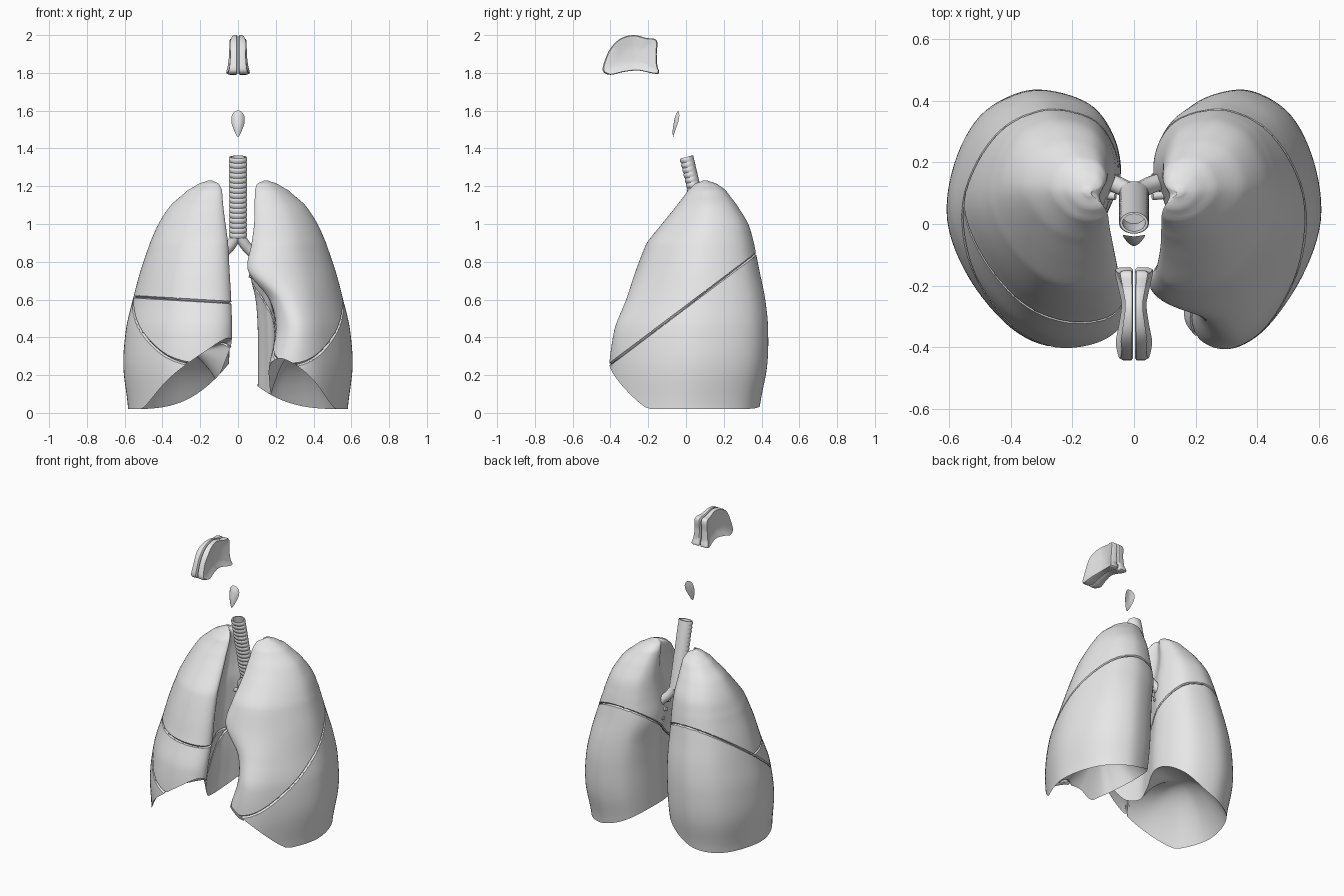
import bpy, bmesh, math
from mathutils import Vector

cube = bpy.data.objects.get("Cube")
if cube:
    bpy.data.objects.remove(cube)

grey = bpy.data.materials.new("pale_grey")
grey.use_nodes = True
grey.diffuse_color = (0.8, 0.8, 0.8, 1)
grey.node_tree.nodes["Principled BSDF"].inputs["Base Color"].default_value = (0.8, 0.8, 0.8, 1)
made = []


def catmull(a, b, c, d, t):
    """Smooth interpolation between the tuples b and c."""
    return tuple(q + 0.5 * t * (r - p + t * (2 * p - 5 * q + 4 * r - s + t * (3 * (q - r) + s - p)))
                 for p, q, r, s in zip(a, b, c, d))


def closed_curve(points, count):
    n = len(points)
    out = []
    for i in range(count):
        k, t = divmod(i * n / count, 1)
        k = int(k)
        out.append(catmull(*[points[(k + j) % n] for j in (-1, 0, 1, 2)], t))
    return out


def lookup(table, z):
    """Interpolate a table whose first column rises."""
    z = min(max(z, table[0][0]), table[-1][0])
    k = max(i for i in range(len(table) - 1) if table[i][0] <= z)
    a, b = table[k], table[k + 1]
    t = (z - a[0]) / (b[0] - a[0])
    before, after = table[max(k - 1, 0)], table[min(k + 2, len(table) - 1)]
    return catmull(before, a, b, after, t)[1:]


def loft(rings):
    """Skin a list of equal rings and close both ends with a fan."""
    bm = bmesh.new()
    rows = [[bm.verts.new(p) for p in ring] for ring in rings]
    n = len(rows[0])
    for a, b in zip(rows, rows[1:]):
        for i in range(n):
            j = (i + 1) % n
            bm.faces.new((a[i], a[j], b[j], b[i]))
    for row in (rows[0], rows[-1]):
        pole = bm.verts.new(sum((v.co for v in row), Vector()) / n)
        for i in range(n):
            bm.faces.new((row[i], row[(i + 1) % n], pole))
    bmesh.ops.recalc_face_normals(bm, faces=bm.faces)
    bm.normal_update()
    return bm


def finish(bm, name):
    bmesh.ops.recalc_face_normals(bm, faces=bm.faces)
    mesh = bpy.data.meshes.new(name)
    bm.to_mesh(mesh)
    bm.free()
    ob = bpy.data.objects.new(name, mesh)
    bpy.context.collection.objects.link(ob)
    mesh.materials.append(grey)
    made.append(ob)
    return ob


def groove(bm, point, normal, keep=lambda c: True, depth=0.012, width=0.007):
    """Cut a narrow fissure along a plane."""
    normal = Vector(normal).normalized()
    for offset in (-width, width, 0):
        faces = [f for f in bm.faces if keep(f.calc_center_median())]
        geom = set(faces)
        for f in faces:
            geom.update(f.edges)
            geom.update(f.verts)
        cut = bmesh.ops.bisect_plane(bm, geom=list(geom), dist=1e-5,
                                     plane_co=Vector(point) + normal * offset, plane_no=normal)
    bm.normal_update()
    moves = [(v, v.normal.copy()) for v in cut["geom_cut"] if isinstance(v, bmesh.types.BMVert)]
    for v, n in moves:
        v.co -= n * depth


# Lungs: height, left inner x, right inner x, outer x, front y, back y, heart notch
LEVELS = [
    (0.02, 0.08, 0.03, 0.58, -0.41, 0.39, 0.08),
    (0.25, 0.08, 0.02, 0.605, -0.41, 0.43, 0.1),
    (0.45, 0.08, 0.015, 0.59, -0.38, 0.435, 0.16),
    (0.6, 0.07, 0.02, 0.555, -0.32, 0.42, 0.12),
    (0.75, 0.04, 0.03, 0.515, -0.27, 0.39, 0),
    (0.9, 0.06, 0.04, 0.465, -0.21, 0.36, 0),
    (1.0, 0.075, 0.055, 0.42, -0.13, 0.33, 0),
    (1.1, 0.08, 0.07, 0.355, -0.05, 0.27, 0),
    (1.18, 0.085, 0.08, 0.265, 0.01, 0.21, 0),
    (1.215, 0.1, 0.1, 0.205, 0.05, 0.16, 0),
    (1.23, 0.135, 0.135, 0.16, 0.09, 0.115, 0)]

# Horizontal outline: inner to outer, front to back
OUTLINE = closed_curve([
    (0.15, 0.02), (0.4, 0.01), (0.65, 0.09), (0.88, 0.28), (1, 0.5), (0.96, 0.72), (0.82, 0.9),
    (0.6, 0.99), (0.4, 0.99), (0.2, 0.93), (0.08, 0.8), (0.05, 0.65), (0.13, 0.5), (0.17, 0.38),
    (0.1, 0.22), (0.03, 0.1)], 96)

OBLIQUE_POINT = Vector((0, -0.4, 0.26))
OBLIQUE_NORMAL = Vector((0, -0.58, 0.77)).normalized()


def lung(name, side, inner_rise):
    def place(u, v, t):
        front = max(0, 1 - v / 0.27) ** 1.3
        rim = 0.02 + 0.2 * front + inner_rise * (1 - u) ** 3
        z = rim + t * (1.23 - rim)
        left, right, outer, y0, y1, notch = lookup(LEVELS, z)
        inner = left if side > 0 else right
        x = inner + u * (outer - inner)
        if side > 0:
            x += notch * (1 - u) ** 2 * max(0, 1 - v / 0.45)
        return Vector((side * x, y0 + v * (y1 - y0), z))

    rim = [place(u, v, 0) for u, v in OUTLINE]
    dome = Vector((side * 0.32, 0.03, 0.33))
    rings = []
    # Hollow underside
    for k in range(1, 14):
        r = k / 14
        ring = []
        for p in rim:
            q = dome.lerp(p, r)
            q.z = dome.z + (p.z - dome.z) * r ** 2.2
            ring.append(q)
        rings.append(ring)
    # Outer wall
    for k in range(61):
        t = 1 - (1 - k / 60) ** 1.5
        rings.append([place(u, v, t) for u, v in OUTLINE])
    bm = loft(rings)
    groove(bm, OBLIQUE_POINT, OBLIQUE_NORMAL)
    if side < 0:
        groove(bm, (-0.3, -0.3, 0.6), (0.06, 0, 1),
               lambda c: (c - OBLIQUE_POINT).dot(OBLIQUE_NORMAL) > 0.008)
    finish(bm, name)


lung("left_lung", 1, 0.14)
lung("right_lung", -1, 0.28)


# Windpipe with rings on its front and a hollow top
def pipe_ring(t, scale, bump):
    ring = []
    for i in range(40):
        a = math.tau * i / 40
        front = min(1, max(0, 0.6 - math.sin(a)))
        r = scale * (1 + 0.12 * bump * front)
        ring.append((0.045 * r * math.cos(a), 0.1 * (1 - t) + 0.004 + 0.034 * r * math.sin(a),
                     0.93 + 0.425 * t + 0.008 * math.sin(a)))
    return ring


STEPS = 128
rings = [pipe_ring(k / STEPS, 1, abs(math.sin(math.pi * 16 * k / STEPS))) for k in range(STEPS + 1)]
rings += [pipe_ring(1, 0.82, 0), pipe_ring(0.75, 0.82, 0)]
finish(loft(rings), "windpipe")


# Airway branches and vessels
def tube(name, points, radius):
    curve = bpy.data.curves.new(name, "CURVE")
    curve.dimensions = "3D"
    curve.bevel_depth = radius
    curve.bevel_resolution = 4
    curve.use_fill_caps = True
    spline = curve.splines.new("NURBS")
    spline.points.add(len(points) - 1)
    for p, co in zip(spline.points, points):
        p.co = (*co, 1)
    spline.use_endpoint_u = True
    spline.order_u = 3
    curve.materials.append(grey)
    ob = bpy.data.objects.new(name, curve)
    bpy.context.collection.objects.link(ob)


for side, label in ((1, "left"), (-1, "right")):
    tube(label + "_airway", [(0, 0.1, 0.96), (side * 0.02, 0.11, 0.91), (side * 0.07, 0.135, 0.85),
                             (side * 0.16, 0.16, 0.77)], 0.028)
    for k in range(3):
        tube(f"{label}_vessel_{k}", [(side * 0.06, 0.09 + 0.03 * k, 0.83 - 0.05 * k),
                                     (side * 0.16, 0.1 + 0.03 * k, 0.8 - 0.05 * k)], 0.013)

# Leaf-shaped throat flap
LEAF = closed_curve([(0, 1.46), (0.016, 1.485), (0.033, 1.53), (0.034, 1.57), (0.018, 1.595), (0, 1.6),
                     (-0.018, 1.595), (-0.034, 1.57), (-0.033, 1.53), (-0.016, 1.485)], 40)


def leaf_ring(scale, lift):
    ring = []
    for x, z in LEAF:
        x, z = x * scale, 1.545 + (z - 1.545) * scale
        ring.append((x, -0.068 + 0.2 * (z - 1.46) + 9 * x * x + lift, z))
    return ring


finish(loft([leaf_ring(s, d) for s, d in ((0.3, -0.012), (0.7, -0.009), (1, 0), (0.7, 0.003), (0.3, 0.004))]),
       "throat_flap")

# Nasal passage in two halves
PROFILE = closed_curve([(-0.44, 1.81), (-0.43, 1.865), (-0.4, 1.93), (-0.35, 1.98), (-0.28, 2),
                        (-0.21, 1.985), (-0.155, 1.972), (-0.155, 1.9), (-0.152, 1.84), (-0.148, 1.795),
                        (-0.25, 1.812), (-0.33, 1.805), (-0.4, 1.79)], 78)


def nasal_ring(side, scale, depth):
    ring = []
    for y, z in PROFILE:
        y, z = -0.28 + (y + 0.28) * scale, 1.89 + (z - 1.89) * scale
        low = min(1, max(0, (2 - z) / 0.21))
        back = max(0, (y + 0.25) / 0.1)
        nose = max(0, 1 - abs(y + 0.38) / 0.1)
        width = 0.026 + 0.018 * low ** 3 + 0.018 * back + 0.014 * nose
        ring.append((side * (0.003 + depth * width), y, z))
    return ring


for side, label in ((1, "left"), (-1, "right")):
    shape = ((0.3, 0), (0.95, 0), (1, 0.12), (1, 0.75), (0.96, 1), (0.8, 0.95), (0.55, 0.8), (0.25, 0.75))
    finish(loft([nasal_ring(side, s, d) for s, d in shape]), label + "_nasal_half")

# Smooth shading with crisp creases
bpy.ops.object.select_all(action="DESELECT")
for ob in made:
    ob.select_set(True)
bpy.context.view_layer.objects.active = made[0]
bpy.ops.object.shade_smooth_by_angle(angle=math.radians(45))
